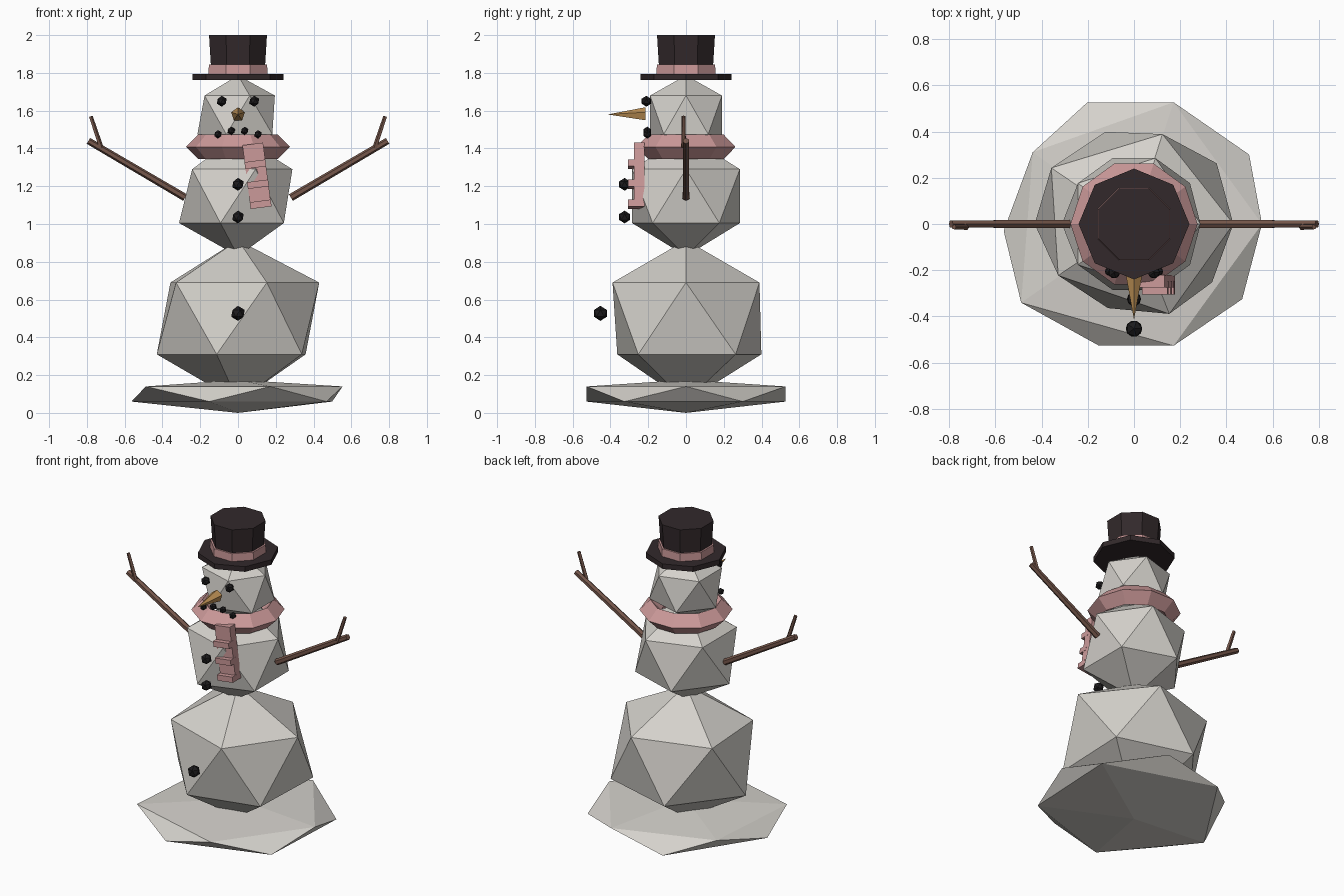
import bpy, bmesh, math
from mathutils import Vector, Matrix

if "Cube" in bpy.data.objects:
    bpy.data.objects.remove(bpy.data.objects["Cube"])


def material(name, *rgb):
    m = bpy.data.materials.new(name)
    m.diffuse_color = (*rgb, 1)
    m.use_nodes = True
    m.node_tree.nodes["Principled BSDF"].inputs["Base Color"].default_value = m.diffuse_color
    return m


SNOW = material("snow white", 0.66, 0.64, 0.60)
BLACK = material("hat black", 0.032, 0.022, 0.024)
COAL = material("coal", 0.012, 0.011, 0.012)
PINK = material("scarf pink", 0.60, 0.32, 0.32)
ORANGE = material("carrot", 0.51, 0.28, 0.09)
WOOD = material("twig brown", 0.18, 0.095, 0.07)


def finish(bm, name, mat):
    bmesh.ops.recalc_face_normals(bm, faces=bm.faces)
    me = bpy.data.meshes.new(name)
    bm.to_mesh(me)
    bm.free()
    me.materials.append(mat)
    ob = bpy.data.objects.new(name, me)
    bpy.context.collection.objects.link(ob)
    return ob


def snowball(name, r, heights, nudges):
    """Uneven icosahedron: ring radius, four level heights, small xy shifts."""
    bot, low, up, top = heights
    bm = bmesh.new()
    b, t = bm.verts.new((0, 0, bot)), bm.verts.new((0, 0, top))
    ring = []
    for k in range(10):
        a = math.radians(36 * k)
        dx, dy = nudges.get(k, (0, 0))
        ring.append(bm.verts.new((r * math.cos(a) + dx, r * math.sin(a) + dy, low if k % 2 else up)))
    for k in range(10):
        v0, v1, v2 = ring[k], ring[(k + 1) % 10], ring[(k + 2) % 10]
        bm.faces.new((v0, v1, v2))
        bm.faces.new((b if k % 2 else t, v0, v2))
    return finish(bm, name, SNOW)


def rod(name, p, q, r1, r2, sides, mat, turn=0.0):
    """Straight prism or cone from p to q."""
    p, q = Vector(p), Vector(q)
    d = q - p
    m = Matrix.Translation((p + q) / 2) @ d.to_track_quat('Z', 'Y').to_matrix().to_4x4() \
        @ Matrix.Rotation(turn, 4, 'Z')
    bm = bmesh.new()
    bmesh.ops.create_cone(bm, cap_ends=True, segments=sides, radius1=r1, radius2=r2,
                          depth=d.length, matrix=m)
    if r2 == 0:
        bmesh.ops.remove_doubles(bm, verts=bm.verts, dist=1e-5)
    return finish(bm, name, mat)


def lump(name, loc, r):
    bm = bmesh.new()
    bmesh.ops.create_icosphere(bm, subdivisions=1, radius=r, matrix=Matrix.Translation(loc))
    return finish(bm, name, COAL)


def box(name, size, matrix, mat):
    bm = bmesh.new()
    bmesh.ops.create_cube(bm, size=1, matrix=matrix @ Matrix.Diagonal((*size, 1)))
    return finish(bm, name, mat)


# Snow pile and three body balls
snowball("snow_base", 0.554, (0, 0.06, 0.14, 0.175),
         {1: (.05, -.025), 3: (-.03, 0), 4: (.01, -.015), 5: (-.01, -.03),
          6: (-.04, -.015), 7: (.02, 0), 9: (.02, 0)})
snowball("lower_body", 0.43, (0.06, 0.31, 0.69, 0.915),
         {1: (.01, .01), 2: (-.01, -.02), 3: (.01, -.01), 4: (-.01, -.01),
          6: (.02, .03), 7: (.02, .045), 8: (.02, .02), 9: (-.01, 0)})
snowball("middle_body", 0.30, (0.83, 1.005, 1.29, 1.47), {0: (-.012, 0), 5: (-.012, 0)})
snowball("head", 0.20, (1.36, 1.475, 1.68, 1.787),
         {0: (-.005, 0), 4: (-.015, 0), 5: (-.015, 0), 6: (-.015, 0), 9: (.02, 0), 1: (.02, 0)})

# Hat
rod("hat_brim", (0, 0, 1.762), (0, 0, 1.795), 0.24, 0.24, 8, BLACK)
rod("hat_crown", (0, 0, 1.79), (0, 0, 2.0), 0.152, 0.166, 8, BLACK, math.pi / 8)
rod("hat_band", (0, 0, 1.795), (0, 0, 1.845), 0.169, 0.167, 8, PINK, math.pi / 8)

# Scarf loop with a hanging end and raised bars
bpy.ops.mesh.primitive_torus_add(major_segments=10, minor_segments=4, major_radius=0.21,
                                 minor_radius=0.065, location=(0, 0, 1.408))
scarf = bpy.context.object
scarf.name = "scarf_loop"
scarf.data.materials.append(PINK)
tail = Matrix.Translation((0.1, -0.248, 1.255)) @ Matrix.Rotation(-0.13, 4, 'Y')
box("scarf_end", (0.11, 0.054, 0.34), tail, PINK)
for i, z in enumerate((0.062, -0.045, -0.152)):
    box(f"scarf_bar_{i + 1}", (0.112, 0.06, 0.036), tail @ Matrix.Translation((0, -0.028, z)), PINK)

# Face: eyes, mouth and carrot nose
for s, side in ((-1, "left"), (1, "right")):
    lump(f"eye_{side}", (s * 0.086, -0.21, 1.65), 0.029)
    lump(f"mouth_inner_{side}", (s * 0.035, -0.205, 1.493), 0.022)
    lump(f"mouth_outer_{side}", (s * 0.106, -0.205, 1.475), 0.022)
rod("nose", (0, -0.215, 1.58), (0, -0.415, 1.58), 0.038, 0, 5, ORANGE)

# Buttons
for i, (y, z, r) in enumerate(((-0.325, 1.21, 0.034), (-0.325, 1.037, 0.034), (-0.453, 0.527, 0.04))):
    lump(f"button_{i + 1}", (0, y, z), r)

# Stick arms with a side twig
for s, side in ((-1, "left"), (1, "right")):
    rod(f"arm_{side}", (s * 0.28, 0, 1.14), (s * 0.792, 0, 1.44), 0.02, 0.018, 6, WOOD)
    rod(f"twig_{side}", (s * 0.725, -0.013, 1.405), (s * 0.78, -0.013, 1.57), 0.013, 0.011, 5, WOOD)
